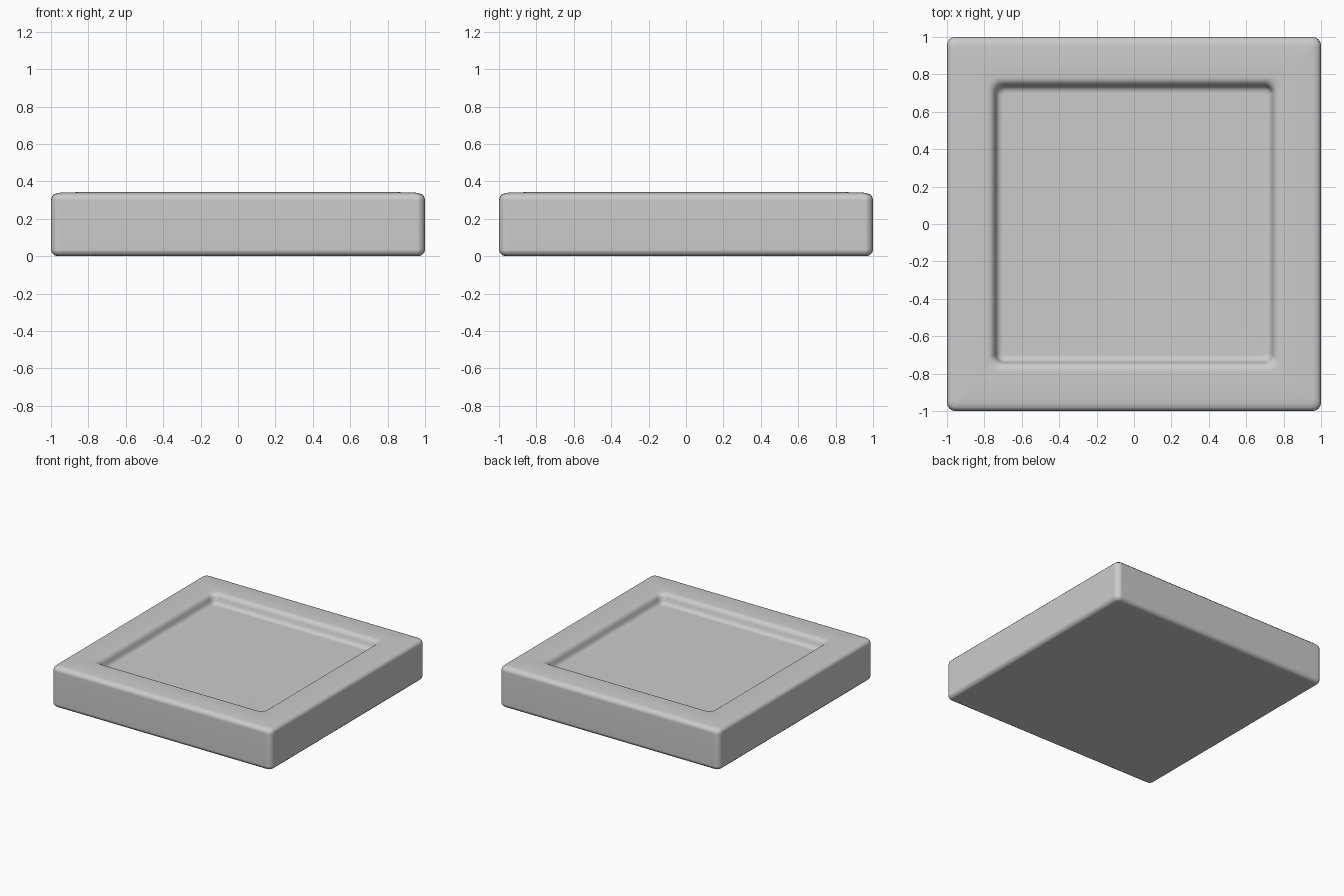
import bpy, bmesh, math

if "Cube" in bpy.data.objects:
    bpy.data.objects.remove(bpy.data.objects["Cube"])

STEPS = 4  # segments per rounded corner


def square_ring(bm, half, z, radius):
    """Rounded square loop of vertices at height z."""
    verts = []
    for q in range(4):
        a0 = q * math.pi / 2
        mid = a0 + math.pi / 4
        c = (half - radius) * math.sqrt(2)
        cx, cy = c * math.cos(mid), c * math.sin(mid)
        for i in range(STEPS + 1):
            a = a0 + i / STEPS * math.pi / 2
            verts.append(bm.verts.new((cx + radius * math.cos(a), cy + radius * math.sin(a), z)))
    return verts


# Cross-section from underside to recess floor: half width, height, corner radius
profile = [
    (0.965, 0.0, 0.02), (0.982, 0.005, 0.03), (0.995, 0.018, 0.04), (1.0, 0.035, 0.045),
    (1.0, 0.30, 0.045), (0.995, 0.319, 0.042), (0.982, 0.332, 0.035), (0.955, 0.339, 0.025),
    (0.86, 0.342, 0.03),
    (0.785, 0.341, 0.06), (0.765, 0.336, 0.055), (0.75, 0.324, 0.05), (0.742, 0.307, 0.045),
    (0.736, 0.284, 0.04), (0.724, 0.267, 0.03), (0.70, 0.26, 0.015),
]

# Square tray with rounded rim and shallow recess
bm = bmesh.new()
rings = [square_ring(bm, *p) for p in profile]
for a, b in zip(rings, rings[1:]):
    n = len(a)
    for i in range(n):
        j = (i + 1) % n
        bm.faces.new((a[i], a[j], b[j], b[i]))
bm.faces.new(rings[0][::-1])
bm.faces.new(rings[-1])
mesh = bpy.data.meshes.new("square_tray")
bm.to_mesh(mesh)
bm.free()
tray = bpy.data.objects.new("square_tray", mesh)
bpy.context.collection.objects.link(tray)
bpy.context.view_layer.objects.active = tray
tray.select_set(True)
bpy.ops.object.shade_smooth_by_angle(angle=math.radians(40))

# Keep the broad faces flat under smooth shading
weighted = tray.modifiers.new("flat_faces", 'WEIGHTED_NORMAL')
weighted.keep_sharp = True
